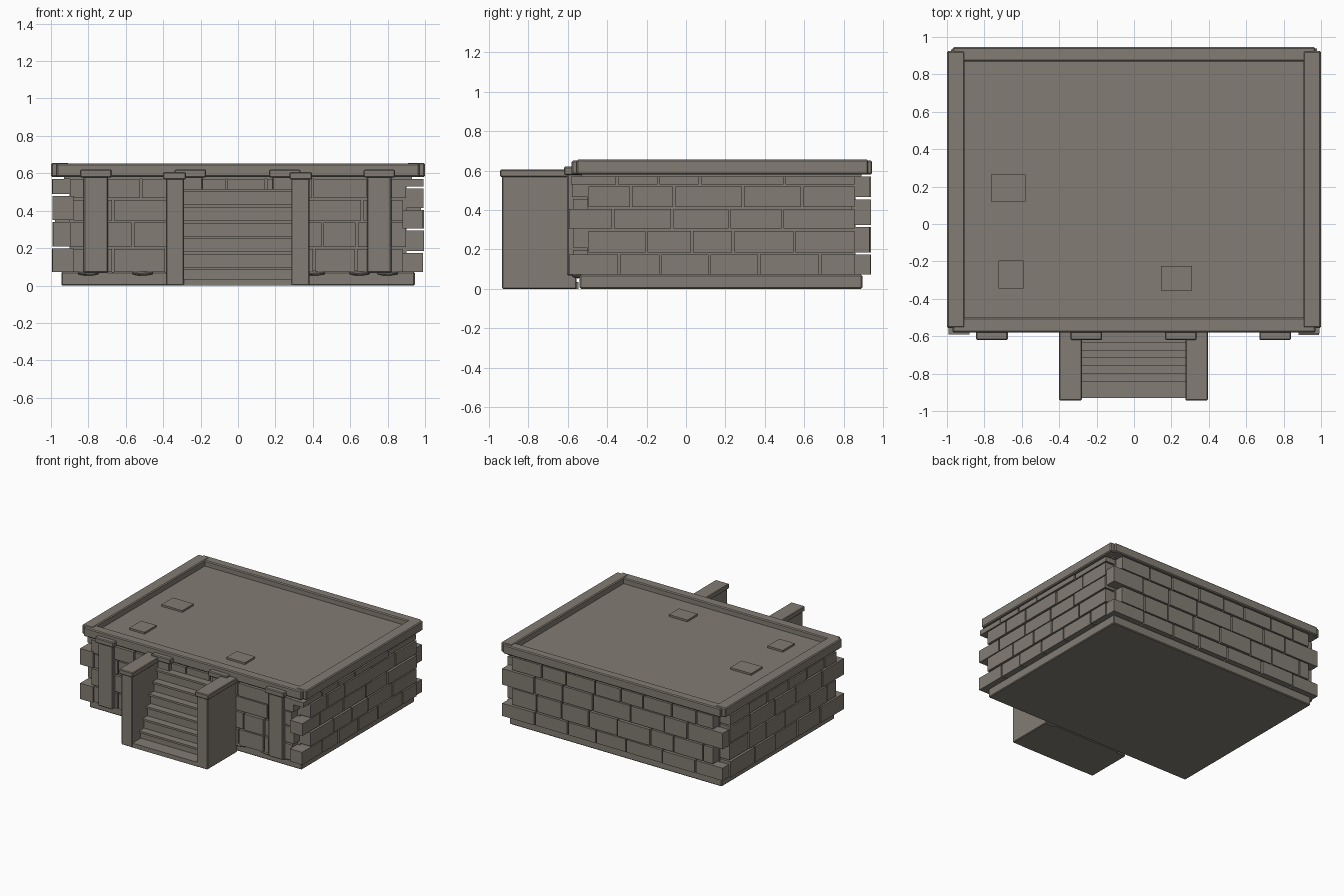
import bpy, bmesh, random
from mathutils import Matrix

if "Cube" in bpy.data.objects:
    bpy.data.objects.remove(bpy.data.objects["Cube"])

random.seed(4)
stone = bpy.data.materials.new("grey_brown_stone")
stone.diffuse_color = (0.225, 0.203, 0.173, 1)
stone.use_nodes = True
stone.node_tree.nodes["Principled BSDF"].inputs["Base Color"].default_value = stone.diffuse_color


def add_box(bm, x0, x1, y0, y1, z0, z1):
    m = Matrix.Translation(((x0 + x1) / 2, (y0 + y1) / 2, (z0 + z1) / 2))
    bmesh.ops.create_cube(bm, size=1, matrix=m @ Matrix.Diagonal((x1 - x0, y1 - y0, z1 - z0, 1)))


def finish(name, bm, bevel=0.0):
    me = bpy.data.meshes.new(name)
    bm.to_mesh(me)
    bm.free()
    me.materials.append(stone)
    ob = bpy.data.objects.new(name, me)
    bpy.context.collection.objects.link(ob)
    if bevel:
        mod = ob.modifiers.new("bevel", 'BEVEL')
        mod.width = bevel
        mod.segments = 1
    return ob


def boxes(name, items, bevel=0.0):
    bm = bmesh.new()
    for b in items:
        add_box(bm, *b)
    return finish(name, bm, bevel)


# plinth, mortar core and terrace floor
boxes("plinth", [(-0.945, 0.945, -0.54, 0.895, 0, 0.072)], 0.006)
boxes("wall_core", [(-0.9, 0.9, -0.5, 0.86, 0.07, 0.58)])
boxes("terrace_floor", [(-0.93, 0.93, -0.53, 0.89, 0.57, 0.607)])
boxes("raised_slabs", [(-0.765, -0.58, 0.12, 0.265, 0.6, 0.622),
                       (-0.725, -0.59, -0.345, -0.195, 0.6, 0.622),
                       (0.145, 0.31, -0.355, -0.225, 0.6, 0.622)])

# coping around the terrace
boxes("coping", [(-1, -0.905, -0.555, 0.925, 0.58, 0.656),
                 (0.905, 1, -0.555, 0.925, 0.58, 0.656),
                 (-0.97, 0.97, 0.87, 0.945, 0.58, 0.652),
                 (-0.97, 0.97, -0.58, -0.5, 0.58, 0.652)], 0.007)

# brick courses
GAP = 0.011
ROWS4 = [0.072, 0.21, 0.35, 0.49, 0.58]
ROWS_BACK = [0.072, 0.185, 0.325, 0.465, 0.58]
ROWS5 = [0.072, 0.185, 0.305, 0.415, 0.53, 0.58]
ROWS_FRONT = [0.072, 0.207, 0.347, 0.467, 0.58]


def random_cuts(a, b, row):
    """Joint positions along a course, with staggered, slightly uneven bricks."""
    n = max(3, round((b - a) / 0.27))
    step = (b - a) / (n + (0.5 if row % 2 else 0))
    cuts, p = [a], a + step * (0.5 if row % 2 else 1)
    while p < b - 0.1:
        cuts.append(p + random.uniform(-0.04, 0.04))
        p += step
    return cuts + [b]


def brick_wall(name, rows, courses, place):
    bm = bmesh.new()
    for r, cuts in enumerate(courses):
        for p, q in zip(cuts, cuts[1:]):
            d = random.uniform(-0.004, 0.004)
            add_box(bm, *place(p + GAP / 2, q - GAP / 2, d), rows[r], rows[r + 1] - GAP)
    finish(name, bm)


def bond(even, odd):
    """Four courses whose ends alternate at the corners."""
    return [random_cuts(*(odd if r % 2 else even), r) for r in range(4)]


RIGHT_CUTS = [[-0.6, -0.34, -0.13, 0.12, 0.37, 0.68, 0.86],
              [-0.5, -0.2, 0.03, 0.24, 0.55, 0.86],
              [-0.6, -0.37, -0.07, 0.22, 0.49, 0.86],
              [-0.5, -0.28, -0.06, 0.29, 0.59, 0.86],
              [-0.59, -0.35, -0.14, 0.07, 0.5, 0.86]]
brick_wall("right_bricks", ROWS5, RIGHT_CUTS,
           lambda p, q, d: (0.88, 0.99 + d, p, q))
brick_wall("left_bricks", ROWS4, bond((-0.595, 0.86), (-0.5, 0.86)),
           lambda p, q, d: (-0.99 + d, -0.88, p, q))
brick_wall("back_bricks", ROWS_BACK, bond((-0.985, 0.985), (-0.9, 0.9)),
           lambda p, q, d: (p, q, 0.84, 0.935 + d))
brick_wall("front_bricks", ROWS_FRONT, bond((-0.885, 0.885), (-0.905, 0.905)),
           lambda p, q, d: (p, q, -0.575 + d, -0.48))

# front pilasters with caps
PX = [-0.76, -0.255, 0.25, 0.755]
boxes("pilasters", [(x - 0.065, x + 0.065, -0.603, -0.49, 0.068, 0.585) for x in PX], 0.006)
boxes("pilaster_caps", [(x - 0.085, x + 0.085, -0.62, -0.5, 0.578, 0.62) for x in PX], 0.006)

# staircase: landing, solid risers and projecting treads
boxes("stair_landing", [(-0.3, 0.3, -0.93, -0.545, 0, 0.035)])
risers, treads = [], []
for i in range(6):
    y, z = -0.825 + 0.042 * i, 0.1 + 0.083 * i
    risers.append((-0.3, 0.3, y, -0.56, max(0.02, z - 0.1), z - 0.015))
    treads.append((-0.3, 0.3, y - 0.018, -0.56, z - 0.016, z))
boxes("stair_risers", risers)
boxes("stair_treads", treads)

# stair side walls with caps
boxes("stair_side_walls", [(-0.385, -0.288, -0.933, -0.555, 0, 0.572),
                           (0.285, 0.382, -0.933, -0.555, 0, 0.572)], 0.005)
boxes("stair_side_caps", [(-0.4, -0.278, -0.943, -0.575, 0.568, 0.606),
                          (0.275, 0.395, -0.943, -0.575, 0.568, 0.606)], 0.005)

# small flattened stones under the front wall
bm = bmesh.new()
for x in (-0.8, -0.51, 0.41, 0.65, 0.8):
    bmesh.ops.create_icosphere(bm, subdivisions=2, radius=1,
                               matrix=Matrix.Translation((x, -0.55, 0.067))
                               @ Matrix.Diagonal((0.06, 0.03, 0.014, 1)))
finish("under_wall_stones", bm)
